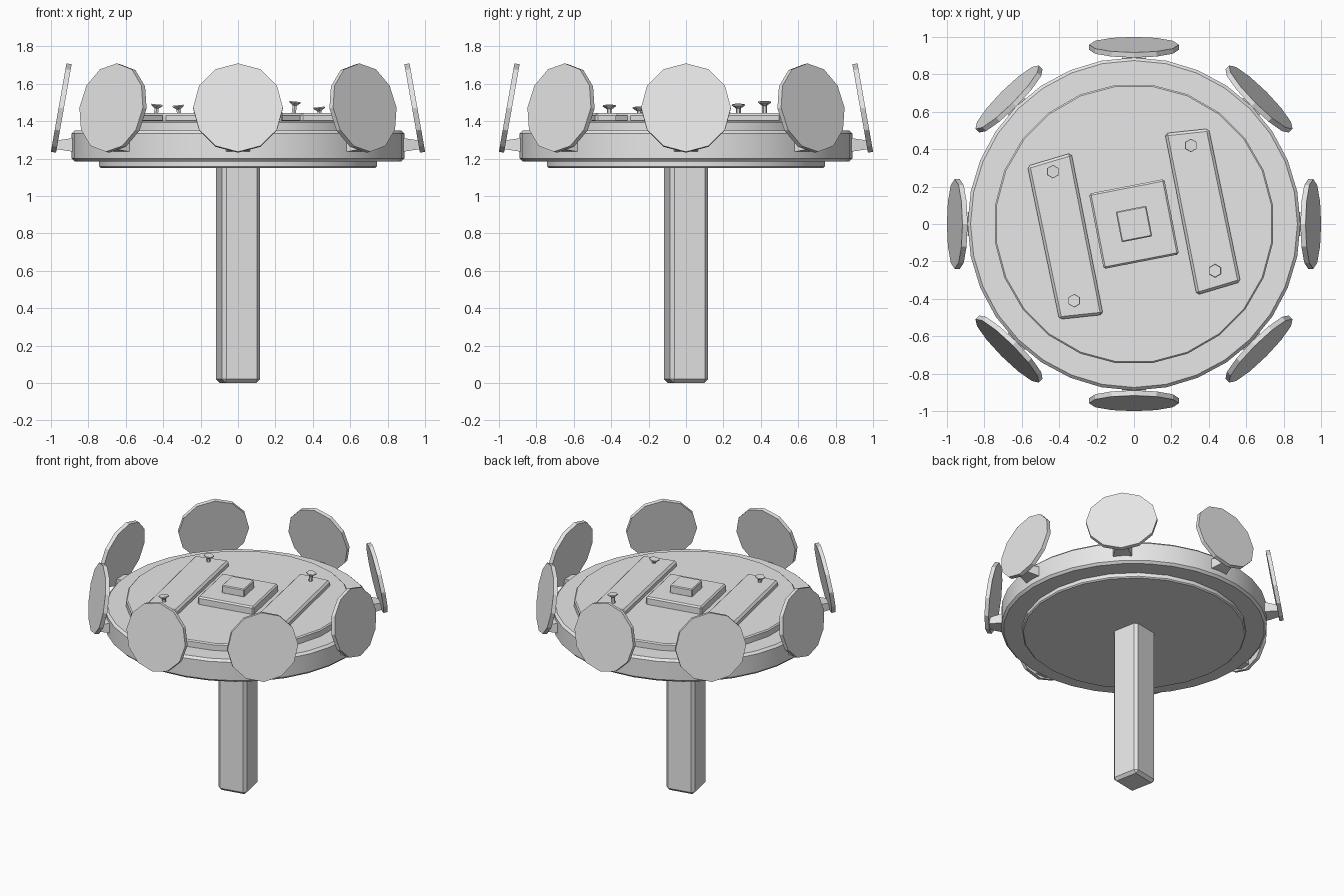
import bpy, bmesh, math
from mathutils import Matrix, Vector

cube = bpy.data.objects.get("Cube")
if cube:
    bpy.data.objects.remove(cube, do_unlink=True)

grey = bpy.data.materials.new("plain_grey")
grey.use_nodes = True
grey.diffuse_color = (0.8, 0.8, 0.8, 1)
grey.node_tree.nodes["Principled BSDF"].inputs["Base Color"].default_value = (0.8, 0.8, 0.8, 1)


def finish(name, bm, bevel=0.0, smooth=False):
    """Turn a bmesh into a grey object with optional bevel and smooth shading."""
    bmesh.ops.recalc_face_normals(bm, faces=bm.faces)
    mesh = bpy.data.meshes.new(name)
    bm.to_mesh(mesh)
    bm.free()
    mesh.materials.append(grey)
    obj = bpy.data.objects.new(name, mesh)
    bpy.context.collection.objects.link(obj)
    if bevel:
        mod = obj.modifiers.new("bevel", 'BEVEL')
        mod.width = bevel
        mod.segments = 1
        mod.limit_method = 'ANGLE'
        mod.angle_limit = math.radians(40)
    if smooth:
        bpy.ops.object.select_all(action='DESELECT')
        obj.select_set(True)
        bpy.context.view_layer.objects.active = obj
        bpy.ops.object.shade_smooth_by_angle(angle=math.radians(25))
    return obj


def add_cone(bm, r1, r2, z0, z1, sides, matrix=Matrix()):
    bmesh.ops.create_cone(bm, cap_ends=True, segments=sides, radius1=r1, radius2=r2,
                          depth=z1 - z0,
                          matrix=matrix @ Matrix.Translation((0, 0, (z0 + z1) / 2)))


def prism(name, outline, z0, z1, bevel):
    """Extrude a flat outline upwards."""
    bm = bmesh.new()
    face = bm.faces.new([bm.verts.new((x, y, z0)) for x, y in outline])
    new = bmesh.ops.extrude_face_region(bm, geom=[face])["geom"]
    for v in new:
        if isinstance(v, bmesh.types.BMVert):
            v.co.z = z1
    return finish(name, bm, bevel)


def square(half, angle):
    turn = Matrix.Rotation(angle, 2)
    return [turn @ Vector((x * half, y * half))
            for x, y in ((-1, -1), (1, -1), (1, 1), (-1, 1))]


TWIST = math.radians(11)

# Post and round table
prism("post", square(0.104, TWIST), 0.0, 1.2, 0.02)

bm = bmesh.new()
add_cone(bm, 0.89, 0.89, 1.185, 1.35, 32)
finish("outer_disc", bm, 0.016, True)

bm = bmesh.new()
add_cone(bm, 0.75, 0.75, 1.15, 1.4, 24, Matrix.Rotation(math.radians(7.5), 4, 'Z'))
finish("inner_disc", bm, 0.008, True)

# Centre plate and block
prism("centre_plate", square(0.205, TWIST), 1.39, 1.455, 0.01)
prism("centre_block", square(0.083, TWIST), 1.45, 1.51, 0.006)

# Two slanted boards, one the half-turn copy of the other
board = [(-0.57, 0.31), (-0.335, 0.38), (-0.165, -0.485), (-0.4, -0.51)]
for side, turn in (("right", 1), ("left", -1)):
    prism(side + "_board", [(x * turn, y * turn) for x, y in board], 1.39, 1.443, 0.014)

# Nails standing in the boards, each driven to a different depth
nails = [(-0.433, 0.28, 1.49), (-0.32, -0.41, 1.485), (0.305, 0.42, 1.505), (0.433, -0.25, 1.475)]
for i, (x, y, top) in enumerate(nails):
    bm = bmesh.new()
    place = Matrix.Translation((x, y, top)) @ Matrix.Rotation(math.radians(6 * (-1) ** i), 4, 'Y')
    add_cone(bm, 0.013, 0.013, -0.09, -0.018, 6, place)
    add_cone(bm, 0.013, 0.036, -0.022, -0.006, 6, place)
    add_cone(bm, 0.036, 0.034, -0.006, 0.0, 6, place)
    finish("nail_%d" % (i + 1), bm)

# Eight tilted paddles on tapered brackets around the rim
for i in range(8):
    spin = Matrix.Rotation(i * math.pi / 4, 4, 'Z')
    bm = bmesh.new()
    tilt = Matrix.Translation((0.945, 0, 1.47)) @ Matrix.Rotation(math.radians(80), 4, 'Y')
    add_cone(bm, 0.24, 0.24, -0.014, 0.014, 12, spin @ tilt)
    finish("paddle_%d" % (i + 1), bm)

    bm = bmesh.new()
    bmesh.ops.create_cube(bm, size=1)
    for v in bm.verts:
        outer = v.co.x > 0
        v.co = spin @ Vector((0.975 if outer else 0.86,
                              v.co.y * (0.08 if outer else 0.14),
                              1.273 + v.co.z * (0.045 if outer else 0.08)))
    finish("bracket_%d" % (i + 1), bm)
